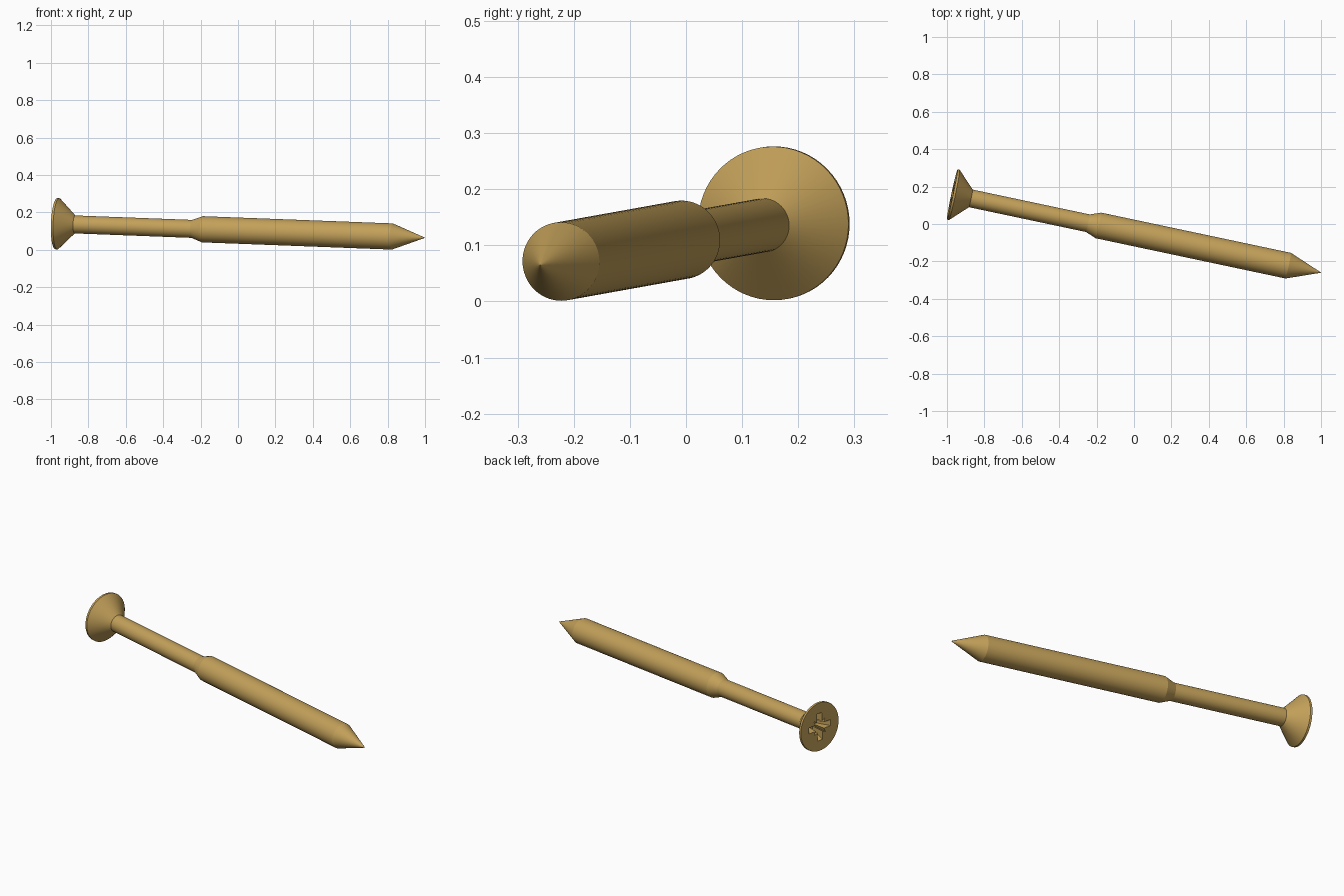
import bpy
import bmesh
import math
from mathutils import Vector

SIDES = 64
START = Vector((-0.972, 0.158, 0.1395))
TIP = Vector((1.0, -0.26, 0.0645))
AXIS = TIP - START
LENGTH = AXIS.length
TURN = AXIS.to_track_quat('Z', 'Y')

cube = bpy.data.objects.get("Cube")
if cube:
    bpy.data.objects.remove(cube, do_unlink=True)

brass = bpy.data.materials.new("brass")
brass.use_nodes = True
brass.diffuse_color = (0.54, 0.35, 0.10, 1)
brass.node_tree.nodes["Principled BSDF"].inputs["Base Color"].default_value = brass.diffuse_color


def loft(name, rings):
    """Join equal rings of (x, y, z) points and cap both ends."""
    bm = bmesh.new()
    loops = [[bm.verts.new(p) for p in ring] for ring in rings]
    for a, b in zip(loops, loops[1:]):
        for i in range(len(a)):
            j = (i + 1) % len(a)
            bm.faces.new((a[i], a[j], b[j], b[i]))
    bm.faces.new(loops[0][::-1])
    bm.faces.new(loops[-1])
    bmesh.ops.remove_doubles(bm, verts=bm.verts, dist=1e-6)
    bmesh.ops.recalc_face_normals(bm, faces=bm.faces)
    mesh = bpy.data.meshes.new(name)
    bm.to_mesh(mesh)
    bm.free()
    mesh.materials.append(brass)
    obj = bpy.data.objects.new(name, mesh)
    bpy.context.collection.objects.link(obj)
    obj.location = START
    obj.rotation_mode = 'QUATERNION'
    obj.rotation_quaternion = TURN
    return obj


def lathe(name, profile):
    """Turn (distance along axis, radius) pairs into a round solid."""
    angles = [math.tau * i / SIDES for i in range(SIDES)]
    return loft(name, [[(r * math.cos(a), r * math.sin(a), t) for a in angles]
                       for t, r in profile])


def cross_ring(t, reach, half, notch):
    """Four square-ended arms with a small point between each pair."""
    ring = []
    for k in range(4):
        a = k * math.pi / 2
        c, s = math.cos(a), math.sin(a)
        pts = [(reach, -half), (reach, half), (half * 1.7, half),
               (notch, notch), (half, half * 1.7)]
        ring += [(x * c - y * s, x * s + y * c, t) for x, y in pts]
    return ring


# Countersunk head with a thin rim
head = lathe("head", [(0, 0.136), (0.002, 0.137), (0.012, 0.137), (0.102, 0.048)])

# Driver recess sunk into the head
cutter = loft("recess_cutter", [cross_ring(-0.01, 0.082, 0.018, 0.042),
                                cross_ring(0.07, 0.042, 0.012, 0.022)])
cutter.hide_render = True
cut = head.modifiers.new("recess", 'BOOLEAN')
cut.operation = 'DIFFERENCE'
cut.solver = 'EXACT'
cut.object = cutter
bpy.ops.object.select_all(action='DESELECT')
bpy.context.view_layer.objects.active = head
head.select_set(True)
bpy.ops.object.modifier_apply(modifier=cut.name)
bpy.data.objects.remove(cutter, do_unlink=True)

# Slim shank, thicker sleeve and pointed tip
shaft = lathe("shaft", [(0.1, 0.048), (0.742, 0.048), (0.8, 0.07),
                        (1.838, 0.07), (LENGTH, 0.0005)])

shaft.select_set(True)
bpy.ops.object.shade_smooth_by_angle(angle=math.radians(15))
